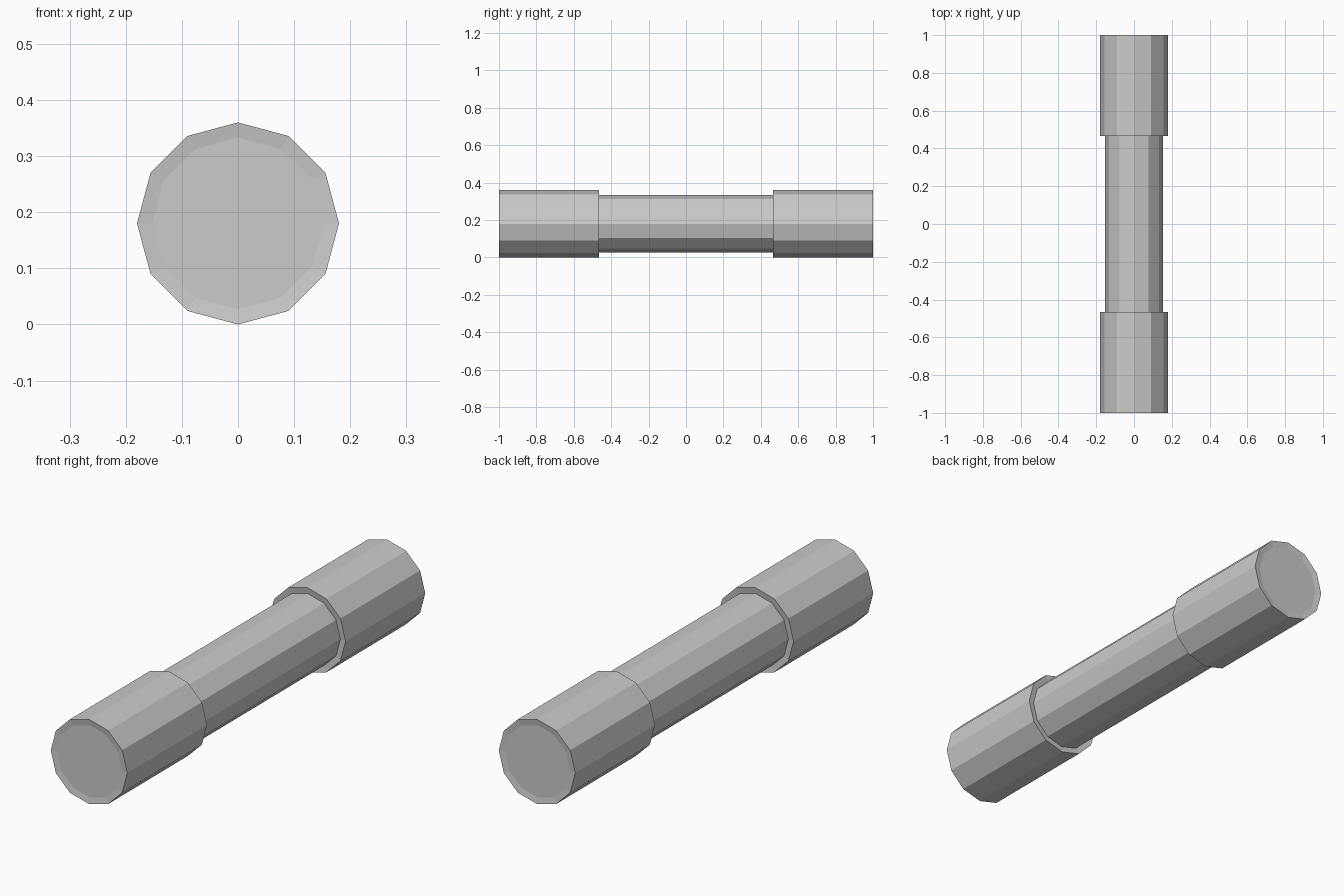
import bpy, bmesh
from math import cos, sin, pi

if "Cube" in bpy.data.objects:
    bpy.data.objects.remove(bpy.data.objects["Cube"])

SIDES = 12
R_GRIP, R_SHAFT = 0.18, 0.153
DISH = 0.004          # slight inward slope of the end faces
CENTRE_Z = 0.18


def lathe(name, profile):
    """Flat-faced solid of revolution along y from (radius, y) rings, capped at both ends."""
    bm = bmesh.new()
    rings = [[bm.verts.new((r * cos(2 * pi * i / SIDES), y,
                            r * sin(2 * pi * i / SIDES)))
              for i in range(SIDES)] for r, y in profile]
    for a, b in zip(rings, rings[1:]):
        for i in range(SIDES):
            j = (i + 1) % SIDES
            bm.faces.new((a[i], a[j], b[j], b[i]))
    bm.faces.new(rings[0])
    bm.faces.new(rings[-1])
    bmesh.ops.recalc_face_normals(bm, faces=bm.faces[:])
    mesh = bpy.data.meshes.new(name)
    bm.to_mesh(mesh)
    bm.free()
    obj = bpy.data.objects.new(name, mesh)
    obj.location.z = CENTRE_Z
    bpy.context.collection.objects.link(obj)
    return obj


# Thin shaft stepping out to a thicker sleeve at each end, with dished end faces
half = [(R_SHAFT, 1 - DISH), (R_GRIP, 1), (R_GRIP, 0.465), (R_SHAFT, 0.465 + DISH)]
lathe("stepped_bar", half + [(r, -y) for r, y in reversed(half)])
